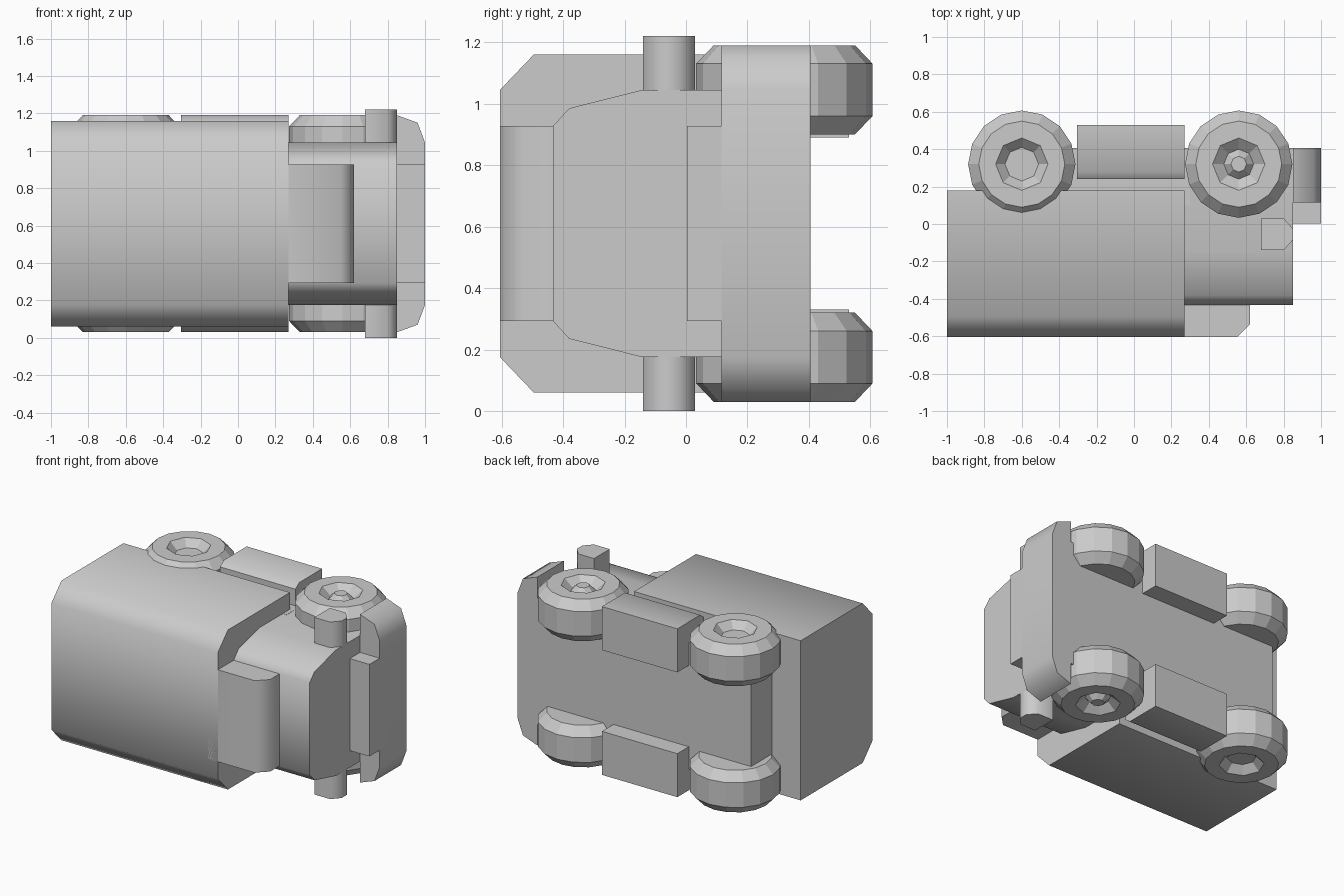
import bpy, bmesh
from math import cos, sin, pi, radians

if "Cube" in bpy.data.objects:
    bpy.data.objects.remove(bpy.data.objects["Cube"])

MID = 0.61  # mid-plane: the truck lies on its side, mirrored about this z


def finish(name, bm, smooth=False):
    bmesh.ops.recalc_face_normals(bm, faces=bm.faces[:])
    me = bpy.data.meshes.new(name)
    bm.to_mesh(me)
    bm.free()
    ob = bpy.data.objects.new(name, me)
    bpy.context.collection.objects.link(ob)
    if smooth:
        bpy.ops.object.select_all(action='DESELECT')
        ob.select_set(True)
        bpy.context.view_layer.objects.active = ob
        bpy.ops.object.shade_smooth_by_angle(angle=radians(50))
    return ob


def loft(bm, rings):
    loops = [[bm.verts.new(p) for p in ring] for ring in rings]
    for a, b in zip(loops, loops[1:]):
        for i in range(len(a)):
            j = (i + 1) % len(a)
            bm.faces.new((a[i], a[j], b[j], b[i]))
    bm.faces.new(loops[0])
    bm.faces.new(loops[-1])


def prism(name, profile, axis, lo, hi, smooth=False):
    """Extrude a 2D profile along x (points y,z), y (x,z) or z (x,y)."""
    place = {'x': lambda p, t: (t, p[0], p[1]),
             'y': lambda p, t: (p[0], t, p[1]),
             'z': lambda p, t: (p[0], p[1], t)}[axis]
    bm = bmesh.new()
    loft(bm, [[place(p, t) for p in profile] for t in (lo, hi)])
    return finish(name, bm, smooth)


def mirrored(half):
    """Complete a half profile (u, offset from mid-plane) on both sides."""
    return [(u, MID + w) for u, w in half] + [(u, MID - w) for u, w in reversed(half)]


def wheel(name, x, side, rings):
    bm = bmesh.new()
    loops = []
    for r, off, octagon in rings:
        ring = []
        for i in range(16):
            a = i * pi / 8
            q = r * cos(pi / 8) if octagon and i % 2 else r
            ring.append((x + q * cos(a), 0.32 + q * sin(a), MID + side * off))
        loops.append(ring)
    loft(bm, loops)
    finish(name, bm)


# cargo body and chassis
prism('cargo_body', mirrored([(0.18, 0.55), (-0.495, 0.55), (-0.605, 0.435)]),
      'x', -1.0, 0.27, True)
prism('chassis', mirrored([(0.405, 0.435), (0.1, 0.435)]), 'x', -0.78, 0.3)

# cab and roof deflector
prism('cab', mirrored([(0.405, 0.434), (-0.145, 0.434), (-0.38, 0.375), (-0.433, 0.317)]),
      'x', 0.2, 0.85, True)
prism('roof_deflector', [(0.2, -0.4), (0.62, -0.4), (0.62, -0.535), (0.55, -0.605), (0.2, -0.605)],
      'z', MID - 0.317, MID + 0.317, True)

# front bumper with raised grille
prism('bumper', mirrored([(0.85, 0.58), (0.96, 0.54), (1.0, 0.434)]), 'y', 0.115, 0.405, True)
prism('grille', mirrored([(0.85, 0.317), (1.0, 0.317)]), 'y', 0.003, 0.2)

# wheel profiles: radius, distance from mid-plane, octagonal ring?
tyre = [(0.23, 0.29, False), (0.287, 0.35, False), (0.287, 0.52, False),
        (0.23, 0.58, False), (0.14, 0.58, True), (0.09, 0.53, True)]
stud = tyre[:-1] + [(0.08, 0.53, True), (0.042, 0.57, True)]

for label, s in (('left', 1), ('right', -1)):
    wheel('rear_wheel_' + label, -0.6, s, tyre)
    wheel('front_wheel_' + label, 0.56, s, stud)
    # side tank
    tank = [(0.53, 0.28), (0.53, 0.58), (0.28, 0.58), (0.24, 0.55), (0.24, 0.28)]
    prism('side_tank_' + label, [(y, MID + s * w) for y, w in tank], 'x', -0.305, 0.27, True)
    # wing mirror
    prism('wing_mirror_' + label,
          [(0.68, -0.14), (0.8, -0.14), (0.85, -0.085), (0.85, -0.025), (0.8, 0.03), (0.68, 0.03)],
          'z', MID + s * 0.41, MID + s * 0.61, True)
